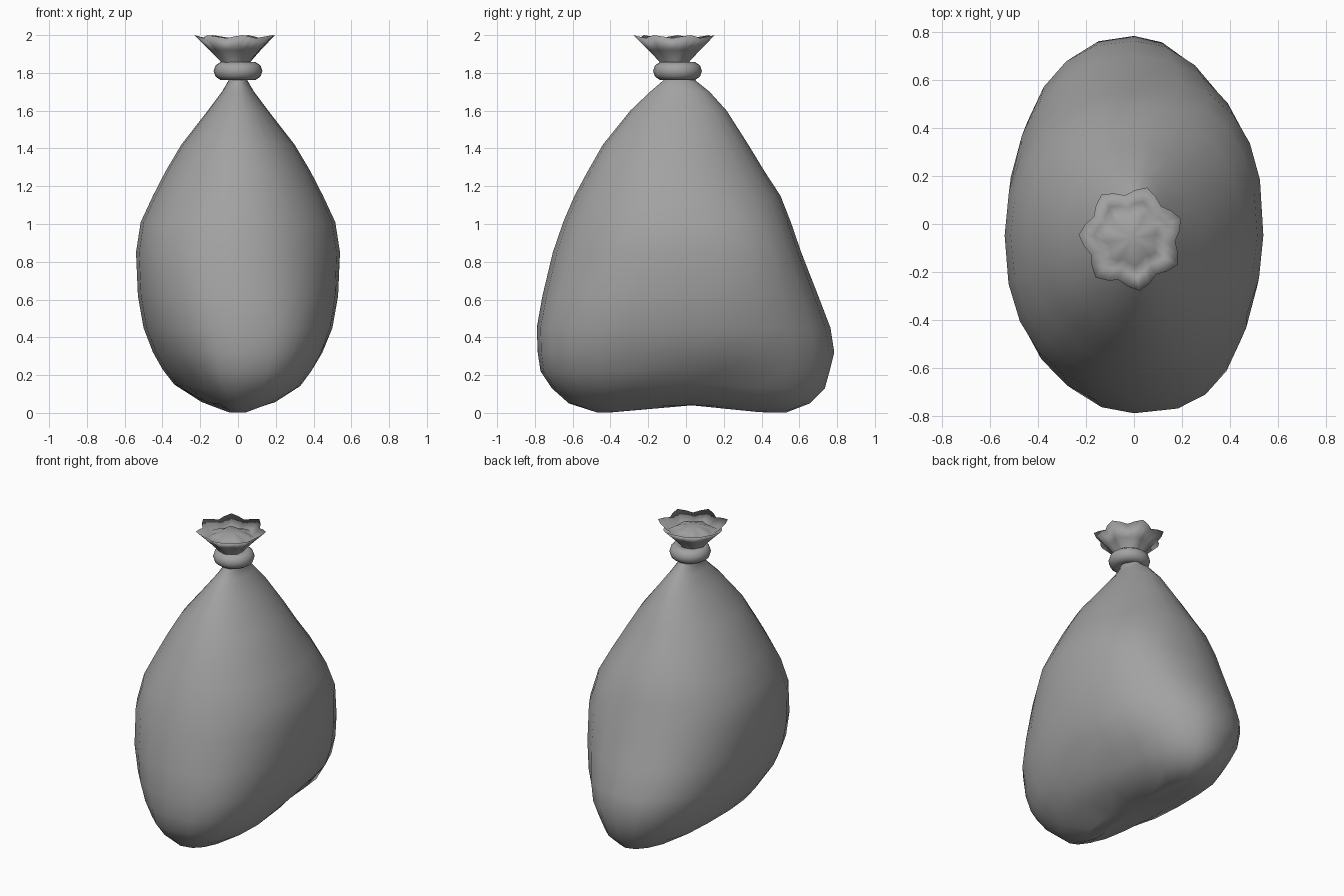
import bpy, bmesh, math

default = bpy.data.objects.get("Cube")
if default:
    bpy.data.objects.remove(default, do_unlink=True)

grey = bpy.data.materials.new("sack grey")
grey.use_nodes = True
colour = (0.36, 0.36, 0.36, 1)
grey.diffuse_color = colour
grey.node_tree.nodes["Principled BSDF"].inputs["Base Color"].default_value = colour

NECK_Y = -0.045


def loft(name, rings, cap_start=None, cap_end=None):
    """Skin a stack of closed rings, with optional pole points at the ends."""
    bm = bmesh.new()
    rows = [[bm.verts.new(p) for p in ring] for ring in rings]
    count = len(rows[0])
    for low, high in zip(rows, rows[1:]):
        for i in range(count):
            j = (i + 1) % count
            bm.faces.new((low[i], low[j], high[j], high[i]))
    if cap_start:
        tip = bm.verts.new(cap_start)
        for i in range(count):
            bm.faces.new((rows[0][(i + 1) % count], rows[0][i], tip))
    if cap_end:
        tip = bm.verts.new(cap_end)
        for i in range(count):
            bm.faces.new((rows[-1][i], rows[-1][(i + 1) % count], tip))
    mesh = bpy.data.meshes.new(name)
    bm.to_mesh(mesh)
    bm.free()
    mesh.materials.append(grey)
    mesh.shade_smooth()
    obj = bpy.data.objects.new(name, mesh)
    bpy.context.collection.objects.link(obj)


def bump(value, centre, width):
    return math.exp(-((value - centre) / width) ** 2)


def rounded(value, power):
    return math.copysign(abs(value) ** (2 / power), value)


# Extra fullness of each quarter: amount, height, spread
# keyed by (left side, back side)
fullness = {
    (True, True): (0.6, 0.85, 0.25), (False, False): (0.3, 0.8, 0.3),
    (True, False): (0.9, 0.27, 0.35), (False, True): (0.45, 0.4, 0.35),
}


def body_ring(z, half_x, front, back, sides=24):
    middle, half_y = (front + back) / 2, (back - front) / 2
    ring = []
    for i in range(sides):
        a = math.tau * i / sides
        c, s = math.cos(a), math.sin(a)
        amount, height, spread = fullness[c > 0, s > 0]
        power = 2 + amount * bump(z, height, spread)
        x = half_x * rounded(c, power)
        y = middle + half_y * rounded(s, power)
        # Soft dents above the bottom seam
        side_y = 0.25 if x > 0 else -0.53
        x *= 1 - 0.22 * bump(y, side_y, 0.25) * bump(z, 0.13, 0.12)
        # Raised middle of the bottom seam
        lift = 0.04 * max(0, 1 - (y / 0.4) ** 2) * max(0, 1 - z / 0.3)
        ring.append((x, y, z + lift))
    return ring


# Sack body: height, half width, front and back
profile = [
    (0.002, 0.07, -0.47, 0.53), (0.05, 0.22, -0.62, 0.655),
    (0.13, 0.34, -0.71, 0.735), (0.22, 0.4, -0.77, 0.76),
    (0.32, 0.45, -0.785, 0.785), (0.45, 0.5, -0.79, 0.765),
    (0.62, 0.53, -0.76, 0.7), (0.85, 0.54, -0.705, 0.61),
    (1.01, 0.515, -0.65, 0.555), (1.15, 0.45, -0.59, 0.5),
    (1.28, 0.383, -0.52, 0.415), (1.42, 0.3, -0.44, 0.33),
    (1.6, 0.16, -0.295, 0.215), (1.7, 0.085, -0.19, 0.125),
    (1.76, 0.05, -0.12, 0.05), (1.82, 0.06, -0.11, 0.02),
]
loft("sack_body", [body_ring(*row) for row in profile], cap_start=(0, 0.03, 0.04))

# Tie band around the neck
bpy.ops.mesh.primitive_torus_add(
    major_segments=20, minor_segments=10, major_radius=0.08, minor_radius=0.049,
    location=(0, NECK_Y, 1.81))
band = bpy.context.object
band.name = "neck_tie"
band.data.materials.append(grey)
bpy.ops.object.shade_smooth()


# Gathered mouth: pleated funnel, turned-in lip and bunched cloth inside
def pleated_ring(z, radius, pleat, wave=0, pleats=7):
    ring = []
    for i in range(pleats * 4):
        a = math.radians(176) + math.tau * i / (pleats * 4)
        fold = math.cos(math.tau * i / 4)
        r = radius + pleat * fold
        ring.append((r * math.cos(a) - 0.01, NECK_Y - 0.015 + r * math.sin(a),
                     z + wave * fold))
    return ring


mouth = [
    (1.8, 0.06, 0), (1.86, 0.078, 0.004), (1.92, 0.13, 0.01),
    (1.992, 0.202, 0.02, 0.008), (1.94, 0.145, 0.013),
    (1.963, 0.105, 0.012), (1.978, 0.055, 0.007),
]
loft("gathered_mouth", [pleated_ring(*row) for row in mouth],
     cap_end=(-0.01, NECK_Y - 0.015, 1.984))
